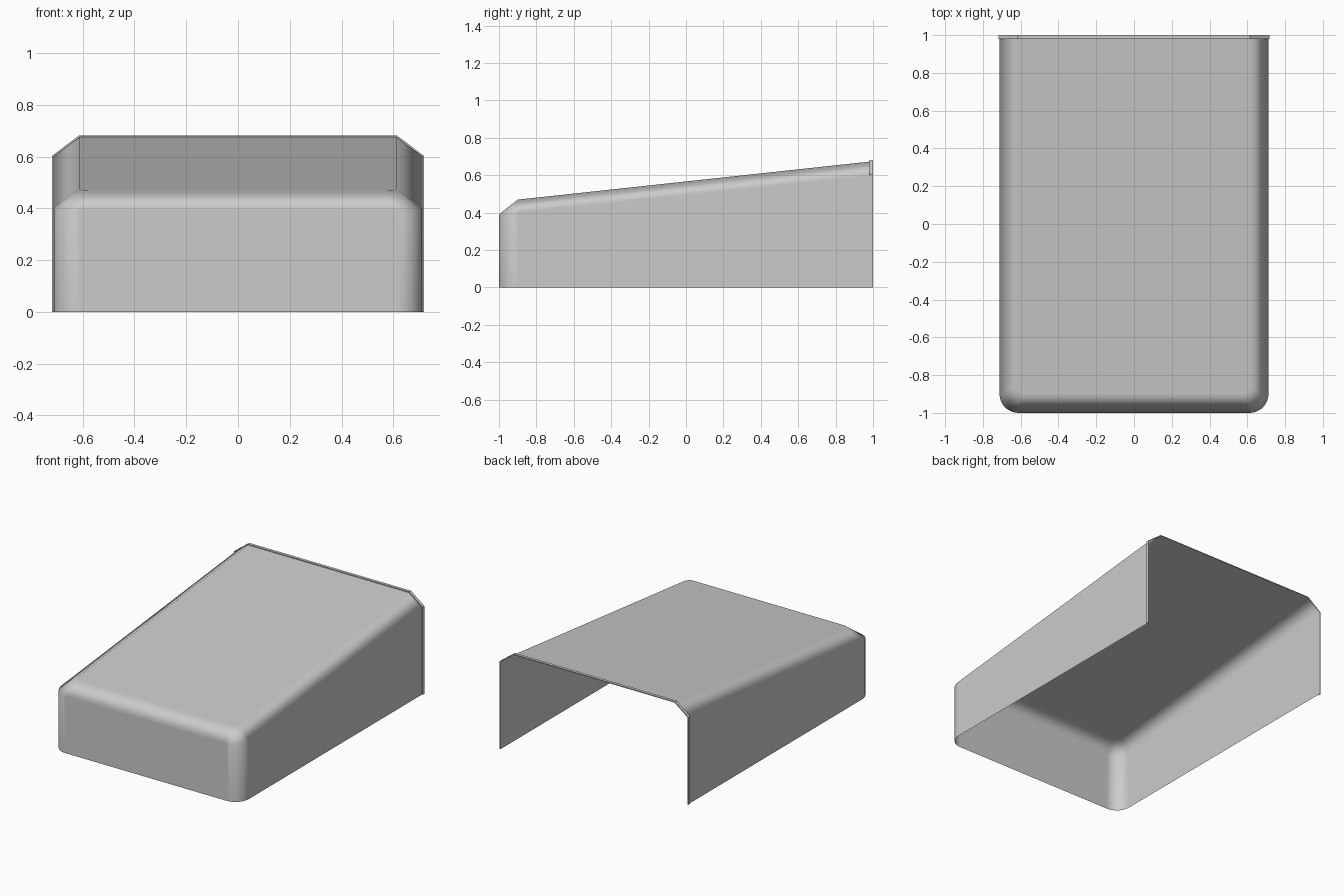
import bpy, bmesh
from math import sin, cos, pi

cube = bpy.data.objects.get("Cube")
if cube:
    bpy.data.objects.remove(cube, do_unlink=True)

HALF_W = 0.712      # outer half width
BEVEL = 0.1         # inset of the top panel
FRONT, BACK = -1.0, 1.0

grey = bpy.data.materials.new("light_grey")
grey.use_nodes = True
grey.diffuse_color = (0.6, 0.6, 0.6, 1)
grey.node_tree.nodes["Principled BSDF"].inputs["Base Color"].default_value = (0.6, 0.6, 0.6, 1)


def shoulder_z(y):
    return 0.495 + 0.105 * y


def top_z(y):
    return 0.567 + 0.108 * y


def u_path(half, front, radius, steps=8):
    """Plan outline from the back left, round the front, to the back right."""
    right = [(half - radius + radius * cos(a), front + radius - radius * sin(a))
             for a in (pi / 2 * i / steps for i in range(steps + 1))]
    right = [(half, BACK)] + right
    return right + [(-x, y) for x, y in reversed(right)]


def make_object(name, bm):
    bmesh.ops.recalc_face_normals(bm, faces=bm.faces)
    mesh = bpy.data.meshes.new(name)
    bm.to_mesh(mesh)
    bm.free()
    mesh.materials.append(grey)
    obj = bpy.data.objects.new(name, mesh)
    bpy.context.collection.objects.link(obj)
    return obj


# Open shell: walls, sloping bevel and top panel
bm = bmesh.new()
outer = u_path(HALF_W, FRONT, 0.1)
inner = u_path(HALF_W - BEVEL, FRONT + BEVEL, 0.04)
rings = [
    [bm.verts.new((x, y, 0)) for x, y in outer],
    [bm.verts.new((x, y, shoulder_z(y))) for x, y in outer],
    [bm.verts.new((x, y, top_z(y))) for x, y in inner],
]
for low, high in zip(rings, rings[1:]):
    for i in range(len(low) - 1):
        bm.faces.new((low[i], low[i + 1], high[i + 1], high[i]))
top = bm.faces.new(rings[-1])
top.normal_update()
if top.normal.z < 0:
    top.normal_flip()
shell = make_object("cover_shell", bm)
for poly in shell.data.polygons:
    poly.use_smooth = True
normals = shell.modifiers.new("even_shading", "WEIGHTED_NORMAL")
normals.weight = 100

# Thin raised rim round the open back
def arch(grow):
    half = HALF_W + grow
    side = [(half, 0), (half, shoulder_z(BACK) + grow * 0.5),
            (half - BEVEL - grow * 0.5, top_z(BACK) + grow)]
    return side + [(-x, z) for x, z in reversed(side)]


bm = bmesh.new()
loops = [[bm.verts.new((x, y, z)) for x, z in arch(grow)]
         for grow, y in ((0, 0.98), (0.006, 0.98), (0.006, BACK), (0, BACK))]
for k in range(4):
    a, b = loops[k], loops[(k + 1) % 4]
    for i in range(len(a) - 1):
        bm.faces.new((a[i], a[i + 1], b[i + 1], b[i]))
for end in (0, -1):
    bm.faces.new([loop[end] for loop in loops])
make_object("back_rim", bm)
